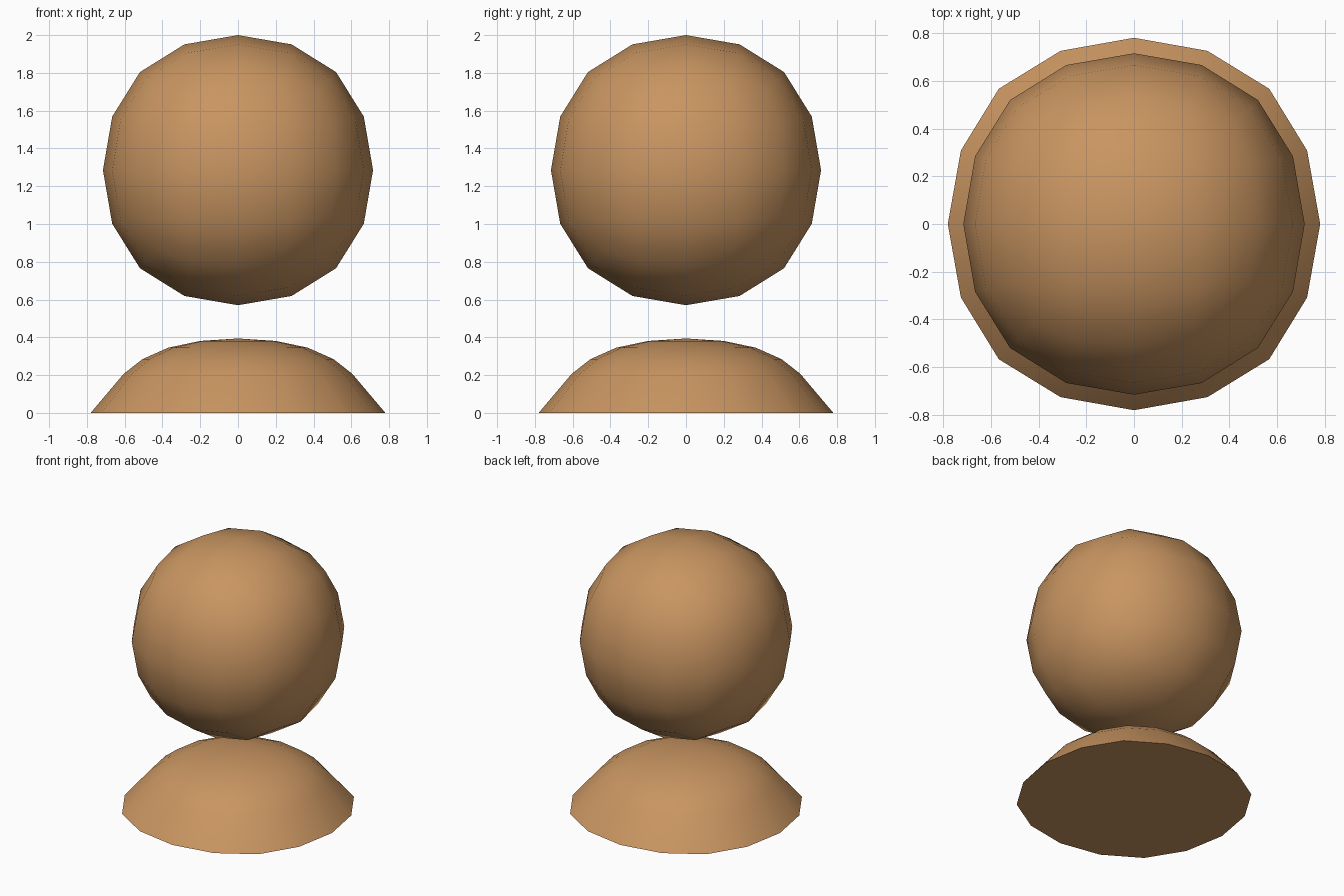
import bpy, bmesh, math

if "Cube" in bpy.data.objects:
    bpy.data.objects.remove(bpy.data.objects["Cube"])

tan = bpy.data.materials.new("tan")
tan.diffuse_color = (0.58, 0.30, 0.12, 1)
tan.use_nodes = True
tan.node_tree.nodes["Principled BSDF"].inputs["Base Color"].default_value = tan.diffuse_color

# Ball: a cube rounded by two subdivision levels
R, CENTRE_Z = 0.715, 1.285
bpy.ops.mesh.primitive_cube_add(size=2 * R / 0.8395, location=(0, 0, CENTRE_Z))
ball = bpy.context.object
ball.name = "ball"
sub = ball.modifiers.new("round", "SUBSURF")
sub.levels = sub.render_levels = 2
ball.data.materials.append(tan)
for p in ball.data.polygons:
    p.use_smooth = True

# Base dome: rings following the slightly squared 16-sided outline
PROFILE = [(0.78, 0), (0.605, 0.207), (0.505, 0.285), (0.37, 0.345), (0.2, 0.381)]
TOP = 0.394
BULGE = [0, 0.010, 0.027, 0.010]
SHIFT = [0, 0.5, 0, -0.5]

bm = bmesh.new()
rings = []
for r, z in PROFILE:
    ring = []
    for i in range(16):
        a = math.radians(i * 22.5 + SHIFT[i % 4])
        k = r * (1 + BULGE[i % 4] * r / 0.78)
        ring.append(bm.verts.new((k * math.cos(a), k * math.sin(a), z)))
    rings.append(ring)
tip = bm.verts.new((0, 0, TOP))
for i in range(16):
    j = (i + 1) % 16
    for lo, hi in zip(rings, rings[1:]):
        bm.faces.new((lo[i], lo[j], hi[j], hi[i]))
    bm.faces.new((rings[-1][i], rings[-1][j], tip))
bm.faces.new(rings[0][::-1])
mesh = bpy.data.meshes.new("base_dome")
bm.to_mesh(mesh)
bm.free()
dome = bpy.data.objects.new("base_dome", mesh)
bpy.context.collection.objects.link(dome)
mesh.materials.append(tan)
bpy.ops.object.select_all(action="DESELECT")
dome.select_set(True)
bpy.context.view_layer.objects.active = dome
bpy.ops.object.shade_smooth_by_angle(angle=math.radians(40))
